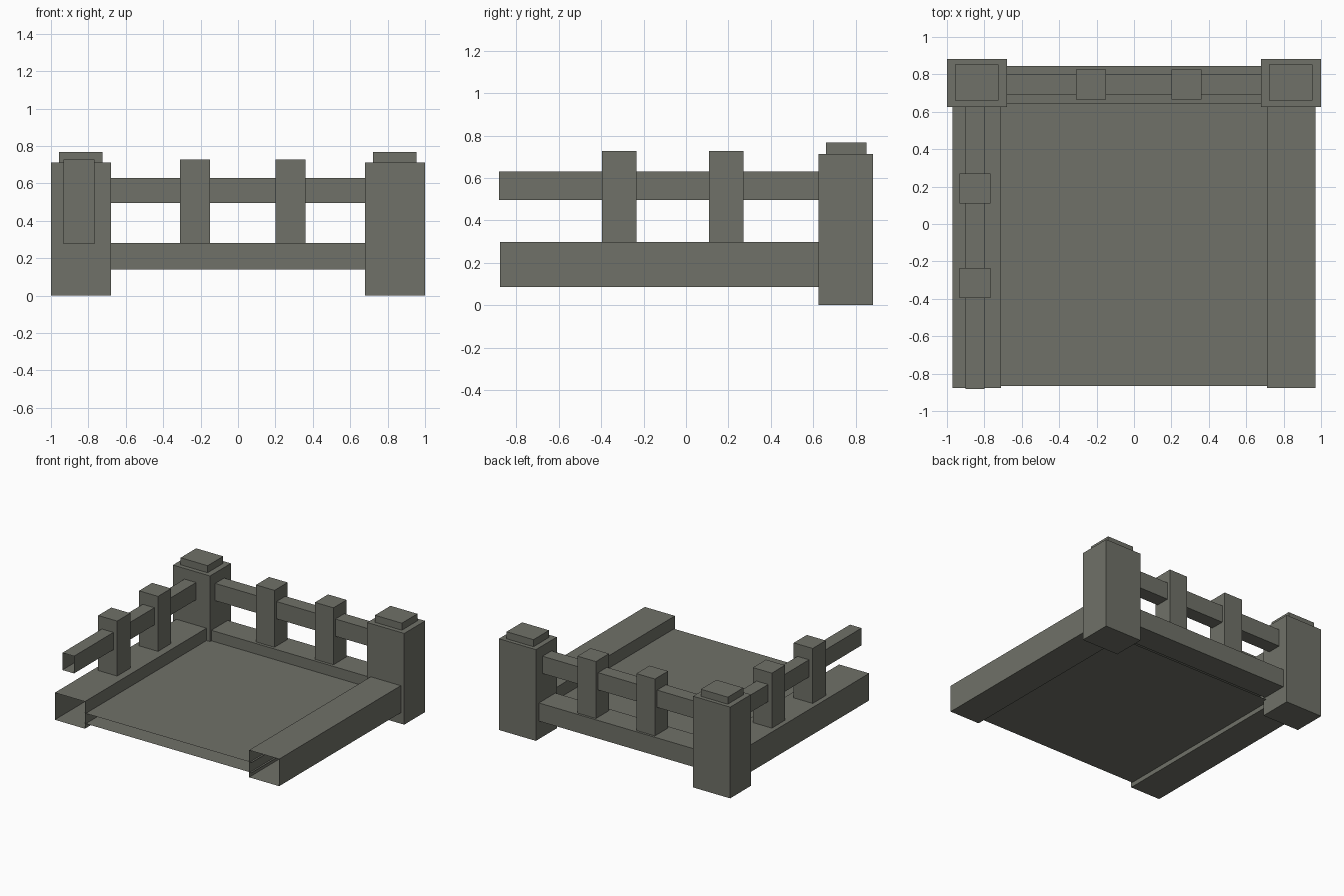
import bpy, bmesh

if "Cube" in bpy.data.objects:
    bpy.data.objects.remove(bpy.data.objects["Cube"])

stone = bpy.data.materials.new("grey_stone")
stone.diffuse_color = (0.160, 0.165, 0.138, 1)
stone.use_nodes = True
stone.node_tree.nodes["Principled BSDF"].inputs["Base Color"].default_value = stone.diffuse_color


def box(name, x, y, z, open_axes=""):
    """Box from ranges; open_axes lists faces to leave out, e.g. '-y +y'."""
    bm = bmesh.new()
    bmesh.ops.create_cube(bm, size=1)
    drop = []
    for f in bm.faces:
        for token in open_axes.split():
            sign = 1 if token[0] == "+" else -1
            if f.normal["xyz".index(token[1])] * sign > 0.5:
                drop.append(f)
    bmesh.ops.delete(bm, geom=drop, context="FACES_ONLY")
    for v in bm.verts:
        for i, (lo, hi) in enumerate((x, y, z)):
            v.co[i] = lo if v.co[i] < 0 else hi
    me = bpy.data.meshes.new(name)
    bm.to_mesh(me)
    bm.free()
    me.materials.append(stone)
    ob = bpy.data.objects.new(name, me)
    bpy.context.collection.objects.link(ob)
    return ob


# Corner posts with caps, and hollow side beams open at the front
for side, cx in (("left", -0.84), ("right", 0.84)):
    box(side + "_post", (cx - 0.16, cx + 0.16), (0.625, 0.883), (0, 0.713))
    box(side + "_post_cap", (cx - 0.118, cx + 0.115), (0.66, 0.852), (0.713, 0.768), "-z")
    box(side + "_beam", (cx - 0.13, cx + 0.13), (-0.877, 0.63), (0.085, 0.297), "-y +y")

# Floor: upper and lower sheets with open edges
box("floor_deck", (-0.725, 0.725), (-0.866, 0.655), (0.12, 0.2), "-y +y -x +x")

# Back railing
box("back_beam", (-0.69, 0.69), (0.642, 0.845), (0.14, 0.282), "-x +x")
box("back_rail", (-0.69, 0.69), (0.69, 0.80), (0.495, 0.63), "-x +x")
for i, cx in enumerate((-0.23, 0.28)):
    box(f"back_baluster_{i}", (cx - 0.08, cx + 0.08), (0.665, 0.827), (0.275, 0.727))

# Left railing, open at the front
box("left_rail", (-0.90, -0.80), (-0.883, 0.635), (0.495, 0.63), "-y +y")
for i, cy in enumerate((-0.315, 0.19)):
    box(f"left_baluster_{i}", (-0.932, -0.768), (cy - 0.081, cy + 0.081), (0.275, 0.727))
